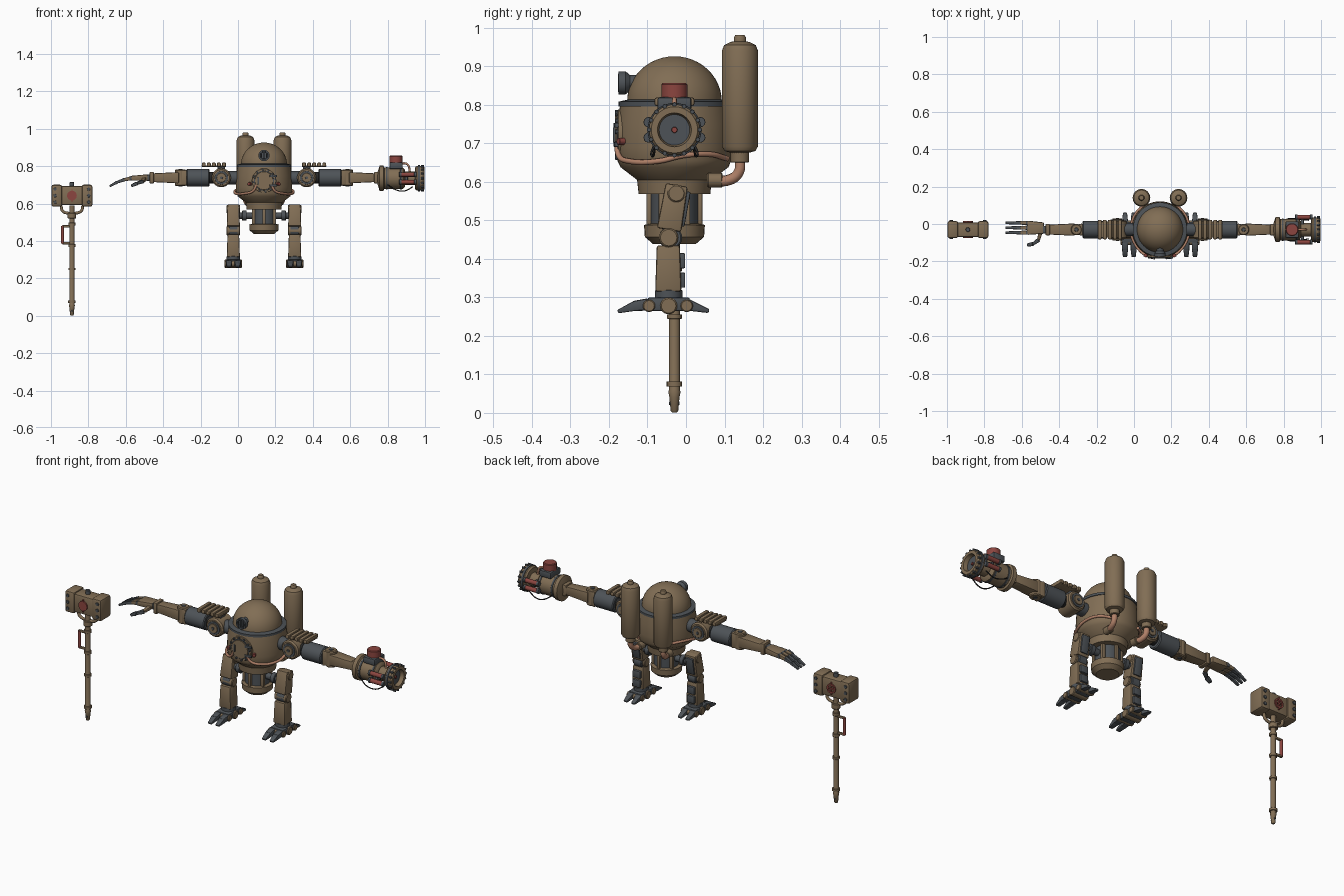
import bpy, bmesh, math
from mathutils import Vector

if "Cube" in bpy.data.objects:
    bpy.data.objects.remove(bpy.data.objects["Cube"])

def material(name, rgb):
    m = bpy.data.materials.new(name)
    m.use_nodes = True
    m.diffuse_color = (*rgb, 1)
    m.node_tree.nodes["Principled BSDF"].inputs["Base Color"].default_value = (*rgb, 1)
    return m

BROWN = material("brown paint", (0.22, 0.155, 0.09))
STEEL = material("dark steel", (0.075, 0.085, 0.095))
RED = material("dull red", (0.26, 0.06, 0.05))
COPPER = material("copper", (0.44, 0.22, 0.14))
BLACK = material("black rubber", (0.02, 0.02, 0.02))
X, Y, Z = Vector((1, 0, 0)), Vector((0, 1, 0)), Vector((0, 0, 1))
CX, CY, AZ = 0.139, -0.03, 0.738   # body centre and arm height

def finish(name, bm, mat):
    bmesh.ops.recalc_face_normals(bm, faces=bm.faces)
    me = bpy.data.meshes.new(name)
    bm.to_mesh(me)
    bm.free()
    me.materials.append(mat)
    ob = bpy.data.objects.new(name, me)
    bpy.context.collection.objects.link(ob)
    me.shade_smooth()
    me.set_sharp_from_angle(angle=math.radians(35))
    return ob

def lathe(name, mat, loc, axis, profile, seg=32):
    """Spin (radius, height) points about an axis through loc."""
    bm = bmesh.new()
    rot = Vector(axis).to_track_quat('Z', 'Y')
    rings = [[bm.verts.new(rot @ Vector((r * math.cos(a), r * math.sin(a), h)) + Vector(loc))
              for a in (math.tau * i / seg for i in range(seg))] for r, h in profile]
    for lo, hi in zip(rings, rings[1:]):
        for i in range(seg):
            j = (i + 1) % seg
            bm.faces.new((lo[i], lo[j], hi[j], hi[i]))
    bm.faces.new(rings[0])
    bm.faces.new(rings[-1])
    bmesh.ops.remove_doubles(bm, verts=bm.verts, dist=1e-5)
    return finish(name, bm, mat)

def drum(name, mat, loc, axis, r, half, seg=24, chamfer=0.15):
    c = min(r, half) * chamfer
    return lathe(name, mat, loc, axis, [(r - c, -half), (r, c - half), (r, half - c), (r - c, half)], seg)

def beam(name, mat, p0, p1, s0, s1=None, bevel=0.006):
    """Tapered bevelled block from p0 to p1; sections are (width, height)."""
    p0, p1 = Vector(p0), Vector(p1)
    d = (p1 - p0).normalized()
    side = d.cross(Y if abs(d.z) > 0.7 else Z).normalized()
    up = side.cross(d)
    bm = bmesh.new()
    ends = []
    for p, (w, h) in ((p0, s0), (p1, s1 or s0)):
        ends.append([bm.verts.new(p + side * w * u / 2 + up * h * v / 2)
                     for u, v in ((-1, -1), (1, -1), (1, 1), (-1, 1))])
    a, b = ends
    bm.faces.new(a)
    bm.faces.new(b)
    for i in range(4):
        j = (i + 1) % 4
        bm.faces.new((a[i], a[j], b[j], b[i]))
    if bevel:
        bmesh.ops.bevel(bm, geom=bm.edges[:], offset=bevel, segments=2, affect='EDGES', profile=0.5)
    return finish(name, bm, mat)

def tube(name, mat, pts, r):
    cu = bpy.data.curves.new(name, 'CURVE')
    cu.dimensions = '3D'
    cu.bevel_depth, cu.bevel_resolution, cu.resolution_u = r, 3, 6
    cu.use_fill_caps = True
    sp = cu.splines.new('BEZIER')
    sp.bezier_points.add(len(pts) - 1)
    for bp, p in zip(sp.bezier_points, pts):
        bp.co = p
        bp.handle_left_type = bp.handle_right_type = 'AUTO'
    cu.materials.append(mat)
    ob = bpy.data.objects.new(name, cu)
    bpy.context.collection.objects.link(ob)
    return ob

def ring_of(n, r, start=0.0):
    return [(r * math.cos(start + math.tau * i / n), r * math.sin(start + math.tau * i / n)) for i in range(n)]

# Body, dome and waist
lathe("body_shell", BROWN, (CX, CY, 0), Z, [(0.093, 0.568), (0.097, 0.605), (0.14, 0.638), (0.148, 0.655),
      (0.151, 0.69), (0.149, 0.75), (0.141, 0.80)], 48)
lathe("body_band", STEEL, (CX, CY, 0), Z, [(0.13, 0.794), (0.145, 0.796), (0.145, 0.808), (0.12, 0.814)], 48)
lathe("dome", BROWN, (CX, CY, 0.808), Z,
      [(0.123 * math.cos(t * math.pi / 24), 0.118 * math.sin(t * math.pi / 24)) for t in range(13)], 48)
drum("waist_core", STEEL, (CX, CY, 0.52), Z, 0.062, 0.06)
lathe("waist_ring", BROWN, (CX, CY, 0), Z, [(0.045, 0.438), (0.055, 0.438), (0.077, 0.457), (0.079, 0.488), (0.06, 0.492)])
for x, y in ring_of(6, 0.064, math.pi / 6):
    beam("waist_rib", BROWN, (CX + x, CY + y, 0.48), (CX + x, CY + y, 0.575), (0.018, 0.018), bevel=0.003)

# Front hatch with rivets and clamps
HY, HZ = -0.172, 0.722
drum("hatch_frame", BROWN, (CX, HY + 0.012, HZ), Y, 0.066, 0.018, 40)
drum("hatch_seam", STEEL, (CX, HY - 0.006, HZ), Y, 0.054, 0.003, 40)
drum("hatch_door", BROWN, (CX, HY - 0.005, HZ), Y, 0.049, 0.008, 40)
for x, z in ring_of(12, 0.06, 0.13):
    drum("hatch_rivet", STEEL, (CX + x, HY - 0.007, HZ + z), Y, 0.0055, 0.005, 8)
for z in (-0.025, 0.025):
    beam("hatch_hinge", STEEL, (CX + 0.03, HY - 0.012, HZ + z), (CX + 0.07, HY - 0.008, HZ + z), (0.01, 0.012), bevel=0.002)
beam("hatch_handle", STEEL, (CX - 0.03, HY - 0.014, HZ - 0.02), (CX - 0.03, HY - 0.014, HZ + 0.02), (0.008, 0.008), bevel=0.002)

# Headlight
lathe("headlight", STEEL, (CX, -0.115, 0.857), -Y, [(0.02, 0), (0.02, 0.03), (0.03, 0.042), (0.03, 0.06), (0.022, 0.06), (0.018, 0.05)])
for a in (-1, 0, 1):
    beam("headlight_guard", STEEL, (CX + a * 0.014, -0.174, 0.833), (CX + a * 0.014, -0.174, 0.881), (0.005, 0.006), bevel=0.001)

for s in (-1, 1):
    # Back tanks with feed pipes
    tx = CX + s * 0.099
    lathe("back_tank", BROWN, (tx, 0.14, 0), Z, [(0.022, 0.675), (0.04, 0.68), (0.047, 0.692), (0.047, 0.94), (0.041, 0.955),
          (0.025, 0.963), (0.016, 0.965), (0.016, 0.974), (0.012, 0.981)])
    drum("tank_neck", BROWN, (tx, 0.14, 0.664), Z, 0.024, 0.014)
    tube("tank_pipe", COPPER, [(tx, 0.14, 0.66), (tx, 0.137, 0.625), (tx - s * 0.005, 0.115, 0.606), (tx - s * 0.02, 0.06, 0.604)], 0.014)
    drum("pipe_sleeve", BROWN, (tx - s * 0.015, 0.075, 0.604), Y, 0.019, 0.02)

    # Copper side pipe hugging the body
    path = [(-75, 0.70), (-68, 0.668), (-50, 0.654), (-15, 0.654), (8, 0.668), (35, 0.672), (62, 0.66)]
    tube("side_pipe", COPPER, [(CX + s * 0.156 * math.cos(math.radians(a)), CY + 0.156 * math.sin(math.radians(a)), z)
                               for a, z in path], 0.007)
    drum("pipe_valve", RED, (CX + s * 0.075, CY - 0.136, 0.705), (s * 0.5, -0.85, 0), 0.009, 0.012, 12)

    # Shoulder
    sx = CX + s * 0.228
    drum("shoulder_axle", STEEL, (CX + s * 0.165, CY, AZ), X, 0.035, 0.03)
    drum("shoulder_drum", BROWN, (sx, CY, AZ), Y, 0.051, 0.05, 32)
    for f in (-1, 1):
        drum("shoulder_ring", STEEL, (sx, CY + f * 0.05, AZ), Y, 0.036, 0.004)
        drum("shoulder_cap", BROWN, (sx, CY + f * 0.052, AZ), Y, 0.025, 0.007)
        drum("shoulder_bolt", STEEL, (sx, CY + f * 0.058, AZ), Y, 0.008, 0.004, 8)

    # Slatted shoulder guard
    beam("guard_post", STEEL, (sx, CY, 0.77), (sx, CY, 0.80), (0.04, 0.05))
    beam("guard_base", BROWN, (CX + s * 0.202, CY, 0.80), (CX + s * 0.334, CY, 0.80), (0.085, 0.007), bevel=0.002)
    for i in range(5):
        gx = CX + s * (0.214 + i * 0.027)
        beam("guard_slat", BROWN, (gx, CY - 0.052, 0.808), (gx, CY + 0.052, 0.808), (0.021, 0.022), bevel=0.006)

    # Upper arm, elbow and forearm
    drum("arm_joint", BLACK, (CX + s * 0.285, CY, AZ), X, 0.03, 0.02)
    drum("upper_arm", STEEL, (CX + s * 0.353, CY, AZ), X, 0.047, 0.061, 32, 0.1)
    beam("elbow_block", BROWN, (CX + s * 0.413, CY, AZ), (CX + s * 0.455, CY, AZ), (0.066, 0.085), (0.05, 0.075))
    drum("elbow_pivot", BROWN, (CX + s * 0.447, CY, AZ), Z, 0.03, 0.044)
    drum("elbow_pin", STEEL, (CX + s * 0.447, CY, AZ), Z, 0.011, 0.047, 12)
    beam("forearm", BROWN, (CX + s * 0.455, CY, AZ), (CX + s * 0.60, CY, AZ), (0.066, 0.06), (0.052, 0.046))
    beam("forearm_cuff", BROWN, (CX + s * 0.588, CY, AZ), (CX + s * 0.612, CY, AZ), (0.062, 0.062))

    # Hip, thigh and shin
    lx = CX + s * 0.164
    drum("hip_shaft", STEEL, (CX + s * 0.1, CY, 0.535), X, 0.017, 0.06)
    drum("hip_collar", STEEL, (CX + s * 0.105, CY, 0.535), X, 0.027, 0.012)
    beam("thigh", BROWN, (lx, -0.024, 0.592), (lx, -0.044, 0.475), (0.062, 0.058), (0.07, 0.064))
    beam("thigh_back", STEEL, (lx, 0.004, 0.575), (lx, -0.012, 0.485), (0.044, 0.016), bevel=0.003)
    drum("hip_pivot", BROWN, (lx, -0.025, 0.57), X, 0.023, 0.036)
    drum("knee_pivot", BROWN, (lx, -0.045, 0.455), X, 0.025, 0.037)
    drum("knee_core", STEEL, (lx, -0.04, 0.455), X, 0.03, 0.025)
    beam("shin", BROWN, (lx, -0.046, 0.435), (lx, -0.046, 0.315), (0.062, 0.06), (0.07, 0.068))
    for z in (0.345, 0.395):
        beam("shin_back_plate", STEEL, (lx, -0.011, z - 0.02), (lx, -0.011, z + 0.02), (0.046, 0.018), bevel=0.004)
    drum("ankle", STEEL, (lx, -0.045, 0.307), Z, 0.036, 0.012)

    # Foot with front and rear toes
    beam("foot_base", STEEL, (lx, -0.10, 0.282), (lx, 0.01, 0.282), (0.08, 0.036))
    for y, r in ((-0.096, 0.016), (-0.045, 0.022), (0.002, 0.016)):
        drum("foot_pivot", BROWN, (lx, y, 0.278), X, r, 0.046)
    for t in (-1, 1):
        ox = lx + t * 0.023
        beam("front_toe", STEEL, (ox, -0.095, 0.282), (ox, -0.14, 0.277), (0.034, 0.032), (0.033, 0.026))
        beam("front_claw", STEEL, (ox, -0.135, 0.277), (ox, -0.177, 0.263), (0.032, 0.025), (0.022, 0.009), 0.003)
        beam("rear_toe", STEEL, (ox, 0.0, 0.282), (ox, 0.06, 0.264), (0.034, 0.032), (0.022, 0.01), 0.004)

# Right hand
beam("wrist", STEEL, (-0.465, CY, AZ), (-0.49, CY, AZ), (0.04, 0.035))
beam("palm", BROWN, (-0.482, CY + 0.008, 0.739), (-0.572, CY + 0.01, 0.735), (0.06, 0.034), (0.076, 0.026))
for i in range(3):
    fy = 0.006 - i * 0.026
    joints = [(-0.57, fy, 0.735), (-0.61, fy, 0.727), (-0.648, fy, 0.713), (-0.687, fy, 0.692)]
    for k, m in enumerate((BROWN, STEEL, STEEL)):
        w = 0.022 - 0.003 * k
        beam("finger_segment", m, joints[k], joints[k + 1], (w, w), (w - 0.003, w - 0.006), 0.003)
        drum("finger_joint", STEEL, joints[k], Y, w * 0.55, w * 0.5, 12)
thumb = [(-0.50, -0.045, 0.73), (-0.51, -0.085, 0.718), (-0.54, -0.107, 0.708), (-0.57, -0.112, 0.694)]
for a, b, m in zip(thumb, thumb[1:], (BROWN, STEEL, STEEL)):
    beam("thumb_segment", m, a, b, (0.022, 0.02), (0.016, 0.014), 0.003)

# Left arm cannon
GZ = 0.735
lathe("cannon_body", BROWN, (0, CY, GZ), X, [(0.03, 0.745), (0.067, 0.757), (0.067, 0.778), (0.057, 0.782), (0.057, 0.882),
      (0.045, 0.892), (0.036, 0.893), (0.036, 0.95)])
for x in (0.795, 0.872):
    drum("cannon_band", STEEL, (x, CY, GZ), X, 0.06, 0.005, 32)
lathe("muzzle_ring", BROWN, (0, CY, GZ), X, [(0.034, 0.945), (0.06, 0.948), (0.066, 0.956), (0.066, 0.988), (0.06, 0.996),
      (0.044, 0.996), (0.038, 0.965)], 40)
drum("muzzle_bore", STEEL, (0.965, CY, GZ), X, 0.04, 0.006, 32)
drum("muzzle_igniter", RED, (0.97, CY, GZ), X, 0.008, 0.01, 10)
drum("muzzle_band", STEEL, (0.968, CY, GZ), X, 0.07, 0.006, 40)
for y, z in ring_of(16, 0.066):
    drum("muzzle_bolt", STEEL, (0.986, CY + y, GZ + z), X, 0.006, 0.008, 8)
for s in (-1, 1):
    for z in (-0.02, 0.02):
        drum("side_canister", RED, (0.908, CY + s * 0.067, GZ + z), X, 0.012, 0.036, 16)
        for x in (0.868, 0.948):
            drum("canister_cap", STEEL, (x, CY + s * 0.067, GZ + z), X, 0.0135, 0.006, 12)
    beam("canister_bracket", STEEL, (0.90, CY, GZ + s * 0.02), (0.90, CY + s * 0.06, GZ), (0.016, 0.02), bevel=0.003)
    tube("cannon_hose", BLACK, [(0.80, CY + s * 0.05, 0.70), (0.84, CY + s * 0.06, 0.675), (0.89, CY + s * 0.055, 0.667),
                               (0.935, CY + s * 0.05, 0.69)], 0.003)
beam("fuel_mount", STEEL, (0.845, CY, 0.785), (0.845, CY, 0.82), (0.07, 0.088))
drum("fuel_can", RED, (0.845, CY, 0.832), Z, 0.034, 0.024, 28)
tube("fuel_line", COPPER, [(0.87, CY, 0.815), (0.905, CY, 0.81), (0.92, CY, 0.765)], 0.006)

# Hammer head
MX, MZ = -0.888, 0.642
beam("hammer_core", BROWN, (MX - 0.08, CY, MZ), (MX + 0.08, CY, MZ), (0.078, 0.102), bevel=0.01)
for s in (-1, 1):
    beam("hammer_face", BROWN, (MX + s * 0.052, CY, MZ), (MX + s * 0.11, CY, MZ), (0.092, 0.118), bevel=0.012)
    tube("hammer_bracket", BROWN, [(MX + s * 0.058, CY, 0.588), (MX + s * 0.05, CY, 0.56), (MX, CY, 0.545)], 0.008)
    for f in (-1, 1):
        for z in (-0.035, 0, 0.035):
            drum("hammer_bolt", STEEL, (MX + s * 0.09, CY + f * 0.046, MZ + z), Y, 0.009, 0.005, 10)
    # Red valve wheel on each broad side
    lathe("valve_wheel", RED, (MX, CY + s * 0.042, MZ), Y, [(0.018, -0.004), (0.026, -0.004), (0.026, 0.004), (0.018, 0.004), (0.018, -0.004)])
    for dx, dz in ((0.022, 0), (0, 0.034)):
        beam("valve_spoke", RED, (MX - dx, CY + s * 0.042, MZ - dz), (MX + dx, CY + s * 0.042, MZ + dz), (0.007, 0.007), bevel=0.001)
drum("hammer_knob", STEEL, (MX, CY, 0.70), Z, 0.012, 0.015, 16)

# Hammer shaft, collars and side grip
lathe("hammer_shaft", BROWN, (MX, CY, 0), Z, [(0.006, 0.001), (0.01, 0.006), (0.013, 0.04), (0.016, 0.055), (0.014, 0.06), (0.014, 0.59)], 20)
for z, r, h in ((0.075, 0.02, 0.007), (0.25, 0.019, 0.006), (0.375, 0.019, 0.008), (0.49, 0.019, 0.008), (0.535, 0.023, 0.014)):
    drum("shaft_collar", BROWN, (MX, CY, z), Z, r, h, 20)
drum("tip_pin", STEEL, (MX, CY, 0.025), Y, 0.005, 0.0135, 10)
for z in (0.388, 0.478):
    beam("grip_arm", BROWN, (MX, CY, z), (MX - 0.054, CY, z), (0.012, 0.012), bevel=0.003)
drum("grip_bar", RED, (MX - 0.05, CY, 0.433), Z, 0.008, 0.047, 16)
